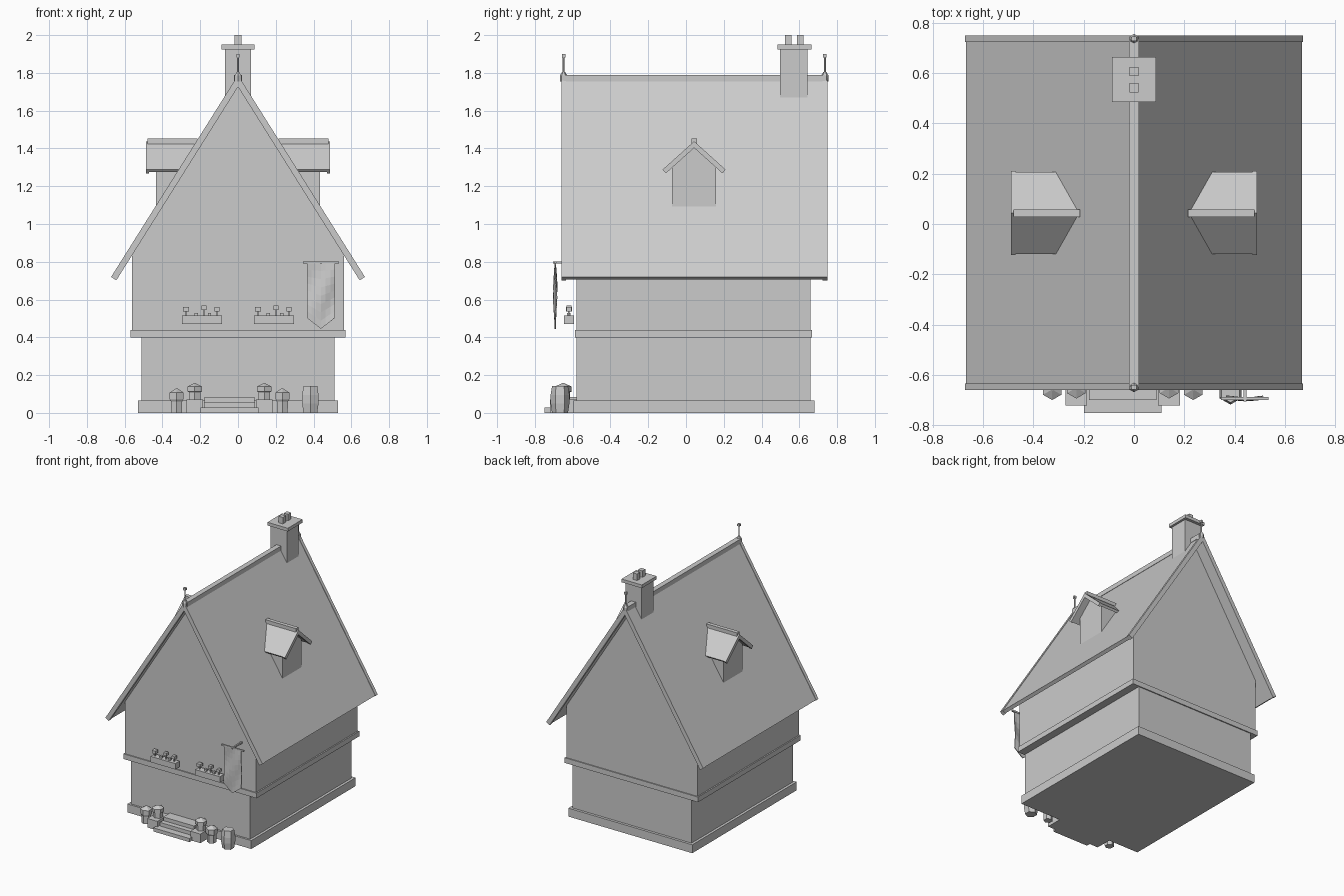
import bpy, bmesh, math
from mathutils import Vector

if "Cube" in bpy.data.objects:
    bpy.data.objects.remove(bpy.data.objects["Cube"])

plaster = bpy.data.materials.new("pale_grey")
plaster.use_nodes = True
grey = (0.6, 0.6, 0.6, 1)
plaster.diffuse_color = grey
plaster.node_tree.nodes["Principled BSDF"].inputs["Base Color"].default_value = grey


def finish(name, bm):
    bmesh.ops.recalc_face_normals(bm, faces=bm.faces)
    mesh = bpy.data.meshes.new(name)
    bm.to_mesh(mesh)
    bm.free()
    mesh.materials.append(plaster)
    obj = bpy.data.objects.new(name, mesh)
    bpy.context.scene.collection.objects.link(obj)
    return obj


def prism(name, outline, axis, lo, hi):
    """Extrude an (x, z) outline along y, or a (y, z) outline along x."""
    bm = bmesh.new()
    place = (lambda a, z, d: (d, a, z)) if axis == "x" else (lambda a, z, d: (a, d, z))
    face = bm.faces.new([bm.verts.new(place(a, z, lo)) for a, z in outline])
    moved = bmesh.ops.extrude_face_region(bm, geom=[face])["geom"]
    shift = Vector(place(0, 0, hi - lo))
    bmesh.ops.translate(bm, vec=shift, verts=[v for v in moved if isinstance(v, bmesh.types.BMVert)])
    return finish(name, bm)


def box(name, x, y, z):
    return prism(name, [(x[0], z[0]), (x[1], z[0]), (x[1], z[1]), (x[0], z[1])], "y", *y)


def turned(name, x, y, rings, sides=6):
    """Stack of polygon rings given as (radius, z), corners toward the front."""
    bm = bmesh.new()
    loops = []
    for r, z in rings:
        angles = [math.tau * i / sides + math.pi / 2 for i in range(sides)]
        loops.append([bm.verts.new((x + r * math.cos(a), y + r * math.sin(a), z)) for a in angles])
    for low, high in zip(loops, loops[1:]):
        for i in range(sides):
            j = (i + 1) % sides
            bm.faces.new((low[i], low[j], high[j], high[i]))
    bm.faces.new(loops[0])
    bm.faces.new(loops[-1])
    return finish(name, bm)


def chevron(mid, half, apex, slope, thick):
    """Cross-section of a pitched roof with square-cut eaves."""
    n = math.hypot(1, slope)
    nx, nz = slope / n * thick, thick / n
    eave = apex - slope * half
    return [(mid, apex), (mid + half, eave), (mid + half - nx, eave - nz), (mid, apex - thick * n),
            (mid - half + nx, eave - nz), (mid - half, eave)]


# House body
box("foundation", (-0.53, 0.53), (-0.595, 0.68), (0, 0.065))
box("ground_floor_wall", (-0.51, 0.51), (-0.58, 0.66), (0.06, 0.41))
box("floor_band", (-0.57, 0.57), (-0.588, 0.668), (0.4, 0.44))
prism("upper_wall", [(-0.56, 0.41), (0.56, 0.41), (0.56, 0.85), (0, 1.74), (-0.56, 0.85)], "y", -0.58, 0.66)

# Main roof
prism("main_roof", chevron(0, 0.668, 1.782, 1.59, 0.026), "y", -0.645, 0.735)
for label, y in (("front", -0.66), ("back", 0.723)):
    prism(label + "_verge_board", chevron(0, 0.672, 1.788, 1.59, 0.033), "y", y, y + 0.026)
box("roof_ridge", (-0.02, 0.02), (-0.648, 0.735), (1.755, 1.79))
for label, y in (("front", -0.648), ("back", 0.735)):
    turned(label + "_finial_base", 0, y, [(0.02, 1.755), (0.02, 1.785), (0.008, 1.805)])
    turned(label + "_finial_rod", 0, y, [(0.005, 1.78), (0.005, 1.89)])
    box(label + "_finial_head", (-0.009, 0.009), (y - 0.009, y + 0.009), (1.882, 1.9))

# Chimney
box("chimney_stack", (-0.07, 0.07), (0.498, 0.642), (1.62, 1.93))
box("chimney_cap", (-0.087, 0.087), (0.484, 0.664), (1.925, 1.95))
for y in (0.541, 0.605):
    box("chimney_pot", (-0.018, 0.018), (y - 0.018, y + 0.018), (1.945, 2))

# Dormers, one on each slope
for label, s in (("left", 1), ("right", -1)):
    wall = [(-0.074, 1.09), (0.16, 1.09), (0.16, 1.315), (0.043, 1.42), (-0.074, 1.315)]
    prism(label + "_dormer_wall", wall, "x", s * 0.2, s * 0.433)
    prism(label + "_dormer_roof", chevron(0.043, 0.163, 1.435, 0.9, 0.019), "x", s * 0.2, s * 0.475)
    prism(label + "_dormer_verge", chevron(0.043, 0.167, 1.438, 0.9, 0.026), "x", s * 0.47, s * 0.488)
    ridge = [(0.028, 1.424), (0.058, 1.424), (0.058, 1.452), (0.028, 1.452)]
    prism(label + "_dormer_ridge", ridge, "x", s * 0.215, s * 0.478)

# Entrance steps, off centre to the right
door_x = -0.045
for i, (half, front) in enumerate(((0.154, -0.75), (0.134, -0.698), (0.132, -0.66))):
    box("entrance_step", (door_x - half, door_x + half), (front, -0.57), (0, 0.028 * (i + 1)))

# Pedestals and planters either side of the steps
for s in (-1, 1):
    x = door_x + s * 0.184
    box("pedestal", (x - 0.043, x + 0.043), (-0.72, -0.58), (0, 0.07))
    turned("pedestal_planter", x, -0.65, [(0.035, 0.06), (0.035, 0.11), (0.043, 0.112), (0.043, 0.14), (0.004, 0.158)])
    x = door_x + s * 0.28
    turned("urn", x, -0.657, [(0.032, 0), (0.034, 0.06), (0.042, 0.072), (0.042, 0.108), (0.004, 0.13)])

# Barrel
turned("barrel", 0.383, -0.667, [(0.042, 0), (0.05, 0.05), (0.05, 0.095), (0.042, 0.143)])

# Window boxes with flowers
for s in (-1, 1):
    mid = s * 0.191
    box("flower_box", (mid - 0.106, mid + 0.106), (-0.645, -0.593), (0.47, 0.515))
    for dx, top, w in ((-0.085, 0.56, 0.016), (-0.03, 0.53, 0.009), (0.01, 0.568, 0.013),
                       (0.04, 0.53, 0.009), (0.08, 0.56, 0.013)):
        x = mid + dx
        box("flower_stem", (x - 0.004, x + 0.004), (-0.624, -0.616), (0.5, top - 0.01))
        box("flower_head", (x - w, x + w), (-0.62 - w, -0.62 + w), (top - 0.022, top))

# Hanging banner with a pointed hem
bm = bmesh.new()
cols, rows = 6, 8
grid = []
for r in range(rows + 1):
    line = []
    for c in range(cols + 1):
        u, v = c / cols, r / rows
        hem = 0.445 + 0.058 * abs(2 * u - 1)
        y = -0.692 + 0.009 * math.sin(math.pi * v) * math.sin(5 * u + 4 * v)
        line.append(bm.verts.new((0.365 + 0.148 * u, y, 0.795 + (hem - 0.795) * v)))
    grid.append(line)
for a, b in zip(grid, grid[1:]):
    for c in range(cols):
        bm.faces.new((a[c], a[c + 1], b[c + 1], b[c]))
banner = finish("banner_cloth", bm)
cloth = banner.modifiers.new("cloth_thickness", "SOLIDIFY")
cloth.thickness = 0.006
cloth.offset = 0
box("banner_rod", (0.345, 0.535), (-0.698, -0.686), (0.79, 0.802))
box("banner_arm", (0.434, 0.446), (-0.705, -0.57), (0.79, 0.802))
